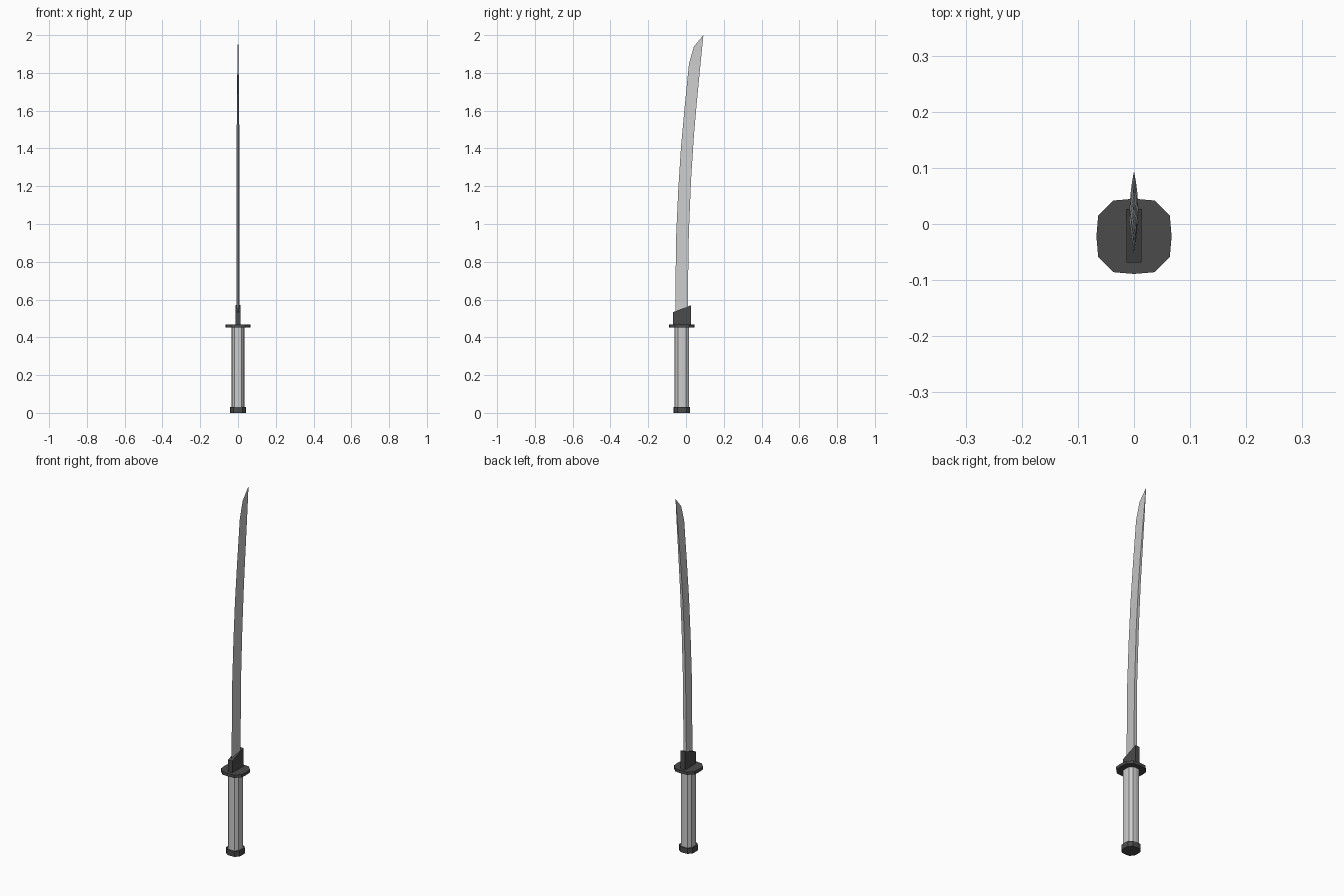
import bpy
import math

if "Cube" in bpy.data.objects:
    bpy.data.objects.remove(bpy.data.objects["Cube"])


def mesh_object(name, verts, faces, color=None):
    mesh = bpy.data.meshes.new(name)
    mesh.from_pydata(verts, [], faces)
    obj = bpy.data.objects.new(name, mesh)
    bpy.context.collection.objects.link(obj)
    if color:
        mat = bpy.data.materials.new(name + "_material")
        mat.diffuse_color = (*color, 1)
        mat.use_nodes = True
        mat.node_tree.nodes["Principled BSDF"].inputs["Base Color"].default_value = mat.diffuse_color
        mesh.materials.append(mat)
    return obj


def loft(name, rings, color=None):
    """Skin equal-sized rings of points, with caps at both ends."""
    n = len(rings[0])
    verts = [p for ring in rings for p in ring]
    faces = [(r * n + i, r * n + (i + 1) % n, (r + 1) * n + (i + 1) % n, (r + 1) * n + i)
             for r in range(len(rings) - 1) for i in range(n)]
    faces += [tuple(reversed(range(n))), tuple(range(len(verts) - n, len(verts)))]
    return mesh_object(name, verts, faces, color)


def rounded_ring(rx, ry, z):
    """Twelve-sided squarish ring around the grip axis."""
    ring = []
    for i in range(12):
        a = math.tau * i / 12
        k = 1.0 if i % 3 == 0 else 1.1
        ring.append((rx * k * math.cos(a), AXIS_Y + ry * k * math.sin(a), z))
    return ring


def disc(name, rx, ry, z0, z1, color=None):
    return loft(name, [rounded_ring(rx, ry, z0), rounded_ring(rx, ry, z1)], color)


AXIS_Y = -0.022
DARK = (0.07, 0.07, 0.07)

# Grip, pommel cap and guard
disc("grip", 0.034, 0.039, 0.02, 0.46)
disc("pommel", 0.043, 0.044, 0.0, 0.03, DARK)
disc("guard", 0.067, 0.067, 0.452, 0.468, DARK)

# Blade collar with a slanted top
collar = [(-0.013, -0.069), (0.013, -0.069), (0.014, 0.027), (-0.014, 0.027)]
loft("collar", [[(x, y, 0.46) for x, y in collar],
                [(x, y, 0.57 if y > 0 else 0.533) for x, y in collar]], DARK)

# Curved blade: edge y, edge z, spine y, spine z, half thickness of spine
stations = [
    (-0.056, 0.46, 0.010, 0.46, 0.009),
    (-0.055, 0.70, 0.011, 0.70, 0.009),
    (-0.053, 0.92, 0.015, 0.95, 0.008),
    (-0.041, 1.18, 0.027, 1.24, 0.008),
    (-0.027, 1.40, 0.042, 1.47, 0.007),
    (-0.007, 1.62, 0.055, 1.62, 0.006),
    (0.016, 1.85, 0.075, 1.83, 0.0035),
    (0.042, 1.94, 0.086, 1.94, 0.0015),
    (0.0915, 1.999, 0.092, 2.0, 0.0004),
]
loft("blade", [[(0, ey, ez), (t, sy, sz), (-t, sy, sz)] for ey, ez, sy, sz, t in stations])
